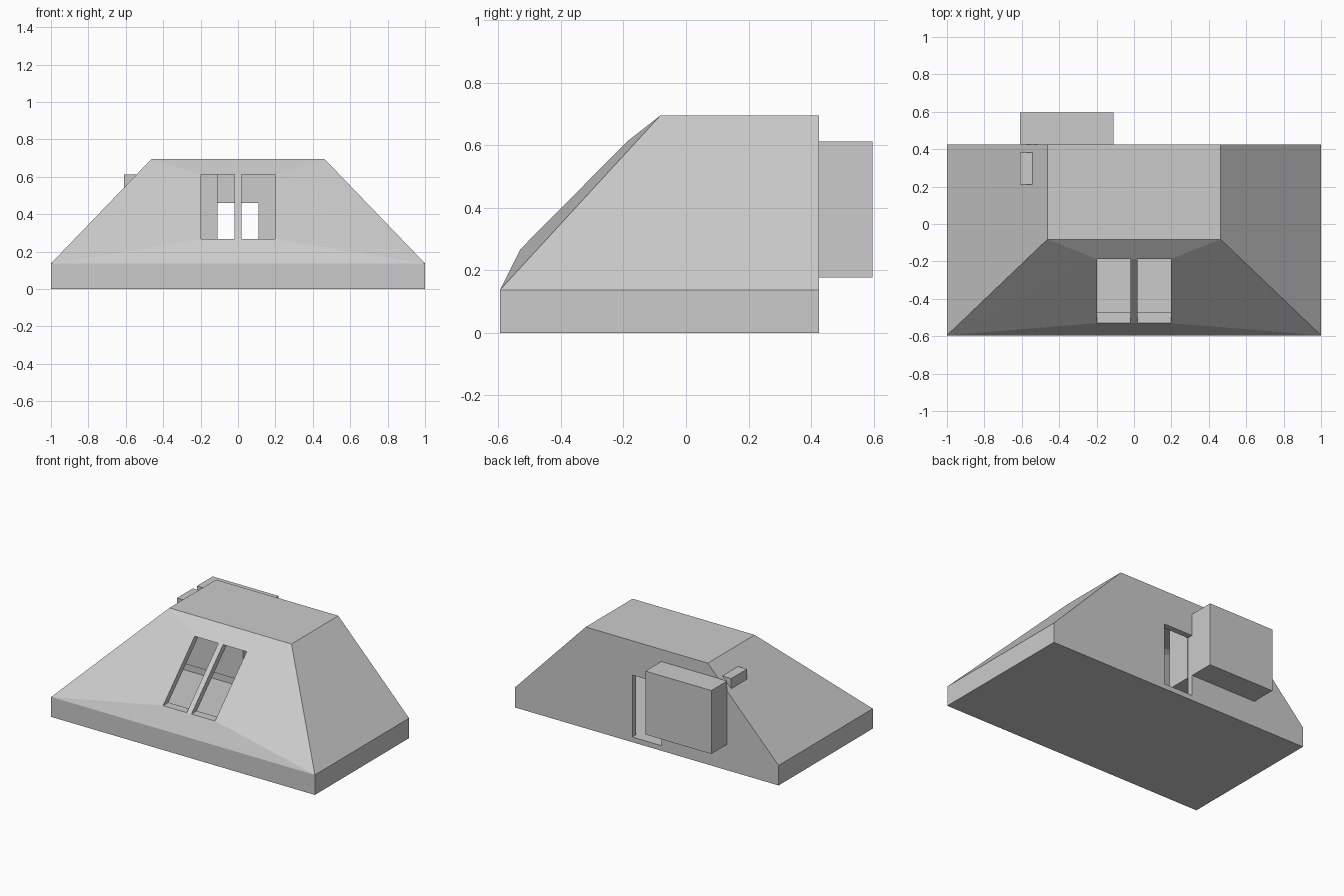
import bpy, bmesh

if "Cube" in bpy.data.objects:
    bpy.data.objects.remove(bpy.data.objects["Cube"])


def hull(name, pts):
    # convex solid from points given for one side, mirrored across x
    bm = bmesh.new()
    for x, y, z in pts:
        for s in (-1, 1):
            bm.verts.new((s * x, y, z))
    bmesh.ops.convex_hull(bm, input=bm.verts)
    bmesh.ops.dissolve_limit(bm, angle_limit=0.005, verts=bm.verts, edges=bm.edges)
    bmesh.ops.recalc_face_normals(bm, faces=bm.faces)
    me = bpy.data.meshes.new(name)
    bm.to_mesh(me)
    bm.free()
    ob = bpy.data.objects.new(name, me)
    bpy.context.collection.objects.link(ob)
    return ob


def box(name, x0, x1, y0, y1, z0, z1):
    bpy.ops.mesh.primitive_cube_add(size=1)
    ob = bpy.context.object
    ob.name = name
    for v in ob.data.vertices:
        v.co = ((x0, x1)[v.co.x > 0], (y0, y1)[v.co.y > 0], (z0, z1)[v.co.z > 0])
    return ob


def cut(target, cutter):
    m = target.modifiers.new("cut", 'BOOLEAN')
    m.operation = 'DIFFERENCE'
    m.solver = 'EXACT'
    m.object = cutter
    bpy.context.view_layer.objects.active = target
    bpy.ops.object.modifier_apply(modifier=m.name)
    bpy.data.objects.remove(cutter)


# Outer shell: plinth, sloped sides, bulging window plane at the front
shell = hull("bunker_shell", [
    (1, -.595, 0), (1, .425, 0), (1, -.595, .137), (1, .425, .137),
    (.463, -.082, .695), (.463, .425, .695),
    (.197, -.53, .267), (.197, -.188, .612)])

# Hollow room inside
cut(shell, hull("room_cutter", [
    (.96, -.555, .035), (.96, .385, .035), (.96, -.555, .12), (.96, .385, .12),
    (.445, -.065, .655), (.445, .385, .655),
    (.197, -.473, .267), (.197, -.131, .612)]))

# Two window panes either side of the mullion
for s in (-1, 1):
    x0, x1 = sorted((s * .018, s * .197))
    cut(shell, box("window_cutter", x0, x1, -.8, .0, .267, .612))

# Rear doorway
cut(shell, box("door_cutter", -.11, .11, .3, .7, .035, .46))

# Sliding door block outside and its matching block inside
box("outer_door_block", -.61, -.11, .425, .597, .177, .612)
box("inner_door_block", -.61, -.11, .21, .382, .177, .612)
